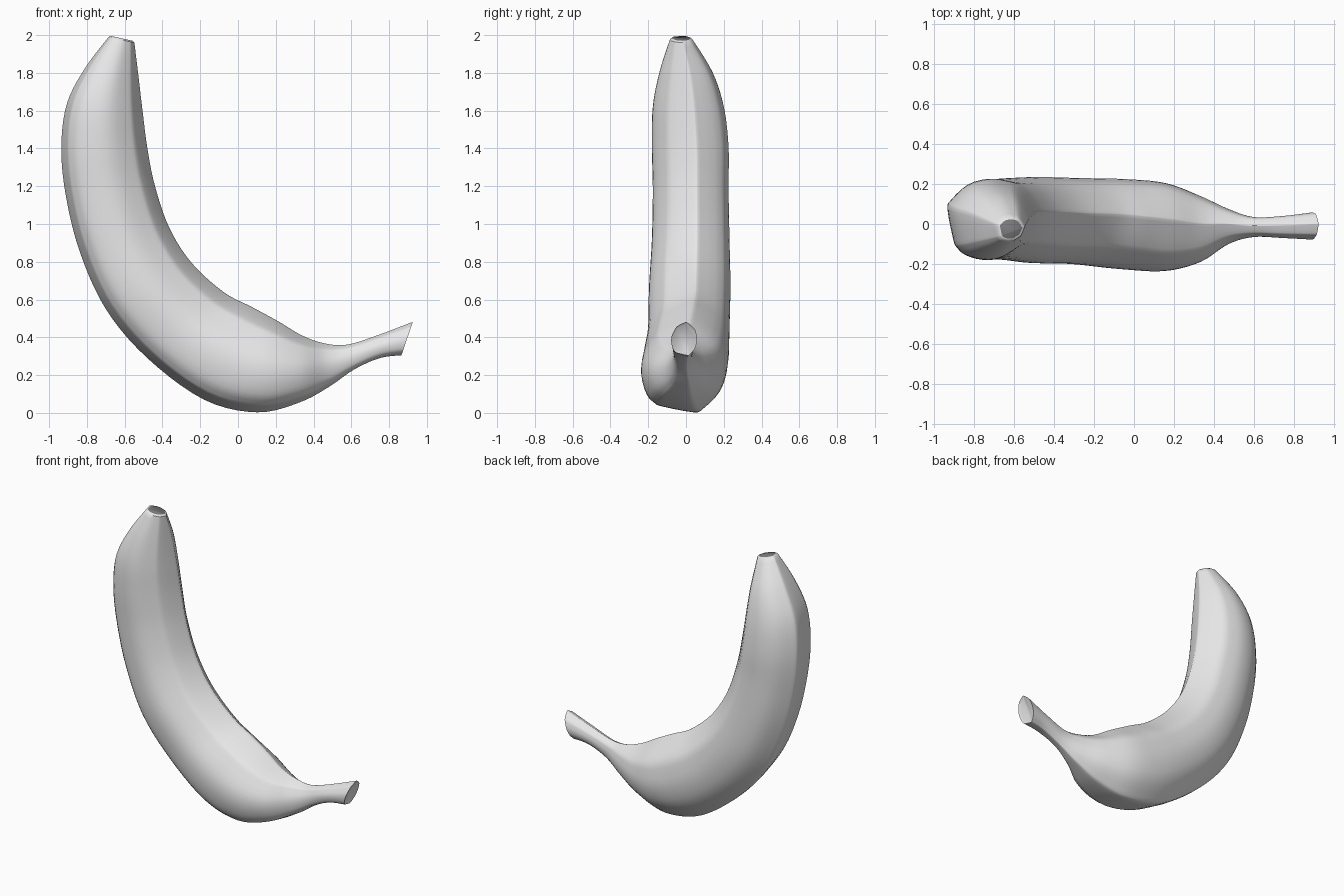
import bpy, bmesh, math
from mathutils import Vector

cube = bpy.data.objects.get("Cube")
if cube:
    bpy.data.objects.remove(cube, do_unlink=True)


def material(name, value):
    mat = bpy.data.materials.new(name)
    mat.use_nodes = True
    colour = (value, value, value, 1)
    mat.diffuse_color = colour
    mat.node_tree.nodes["Principled BSDF"].inputs["Base Color"].default_value = colour
    return mat


def spline(a, b, c, d, t):
    """Point between b and c on a smooth curve."""
    return 0.5 * (2 * b + (c - a) * t + (2 * a - 5 * b + 4 * c - d) * t * t
                  + (3 * b - a - 3 * c + d) * t ** 3)


def smooth_path(points, steps, closed):
    points = [Vector(p) for p in points]
    n = len(points)
    pick = (lambda i: points[i % n]) if closed else (lambda i: points[min(max(i, 0), n - 1)])
    out = []
    for i in range(n if closed else n - 1):
        for s in range(steps):
            out.append(spline(pick(i - 1), pick(i), pick(i + 1), pick(i + 2), s / steps))
    if not closed:
        out.append(points[-1])
    return out


# Cross-section: (inner to outer, front to back), paired points make soft ridges
SECTION = [(1, .25), (.92, .48), (.55, .86), (.1, 1), (-.3, .95), (-.62, .8),
           (-.98, .25), (-1, .08), (-.78, -.5), (-.62, -.68), (-.2, -.95),
           (.2, -1), (.6, -.88), (.8, -.68), (.87, -.5)]

# Stations from tip to stem: outer x, outer z, inner x, inner z, front y, back y
STATIONS = [
    (-.685, 1.99, -.55, 1.96, -.085, .035),
    (-.81, 1.825, -.53, 1.78, -.14, .14),
    (-.905, 1.64, -.51, 1.6, -.175, .2),
    (-.935, 1.42, -.485, 1.4, -.18, .225),
    (-.915, 1.17, -.445, 1.2, -.175, .225),
    (-.84, .86, -.37, .98, -.18, .23),
    (-.7, .55, -.25, .79, -.195, .235),
    (-.48, .29, -.08, .635, -.2, .23),
    (-.18, .07, .07, .555, -.225, .225),
    (.1, .003, .21, .48, -.235, .205),
    (.325, .055, .34, .405, -.19, .14),
    (.485, .14, .46, .365, -.1, .075),
    (.615, .23, .58, .36, -.065, .035),
    (.75, .29, .74, .41, -.07, .04),
    (.865, .305, .925, .48, -.078, .058),
]

# Fruit body: sweep the section through the stations
bm = bmesh.new()
section = smooth_path(SECTION, 3, True)
rings = []
for ox, oz, ix, iz, front, back in smooth_path(STATIONS, 5, False):
    ring = []
    for u, v in section:
        a, b = (1 + u) / 2, (1 + v) / 2
        ring.append(bm.verts.new((ix + (ox - ix) * a, front + (back - front) * b,
                                  iz + (oz - iz) * a)))
    rings.append(ring)

count = len(section)
for r, s in zip(rings, rings[1:]):
    for i in range(count):
        j = (i + 1) % count
        bm.faces.new((r[i], r[j], s[j], s[i]))
tip = bm.faces.new(rings[0])
stem_end = bm.faces.new(rings[-1])
bmesh.ops.recalc_face_normals(bm, faces=bm.faces[:])

# Dark blossom tip and slightly hollow stem end
bmesh.ops.inset_individual(bm, faces=[tip], thickness=.012, depth=.008)
tip.material_index = 1
bmesh.ops.inset_individual(bm, faces=[stem_end], thickness=.012, depth=-.006)

mesh = bpy.data.meshes.new("fruit")
bm.to_mesh(mesh)
bm.free()
mesh.materials.append(material("light grey", .8))
mesh.materials.append(material("dark grey", .2))
fruit = bpy.data.objects.new("fruit", mesh)
bpy.context.collection.objects.link(fruit)

bpy.ops.object.select_all(action="DESELECT")
fruit.select_set(True)
bpy.context.view_layer.objects.active = fruit
bpy.ops.object.shade_smooth_by_angle(angle=math.radians(40))
